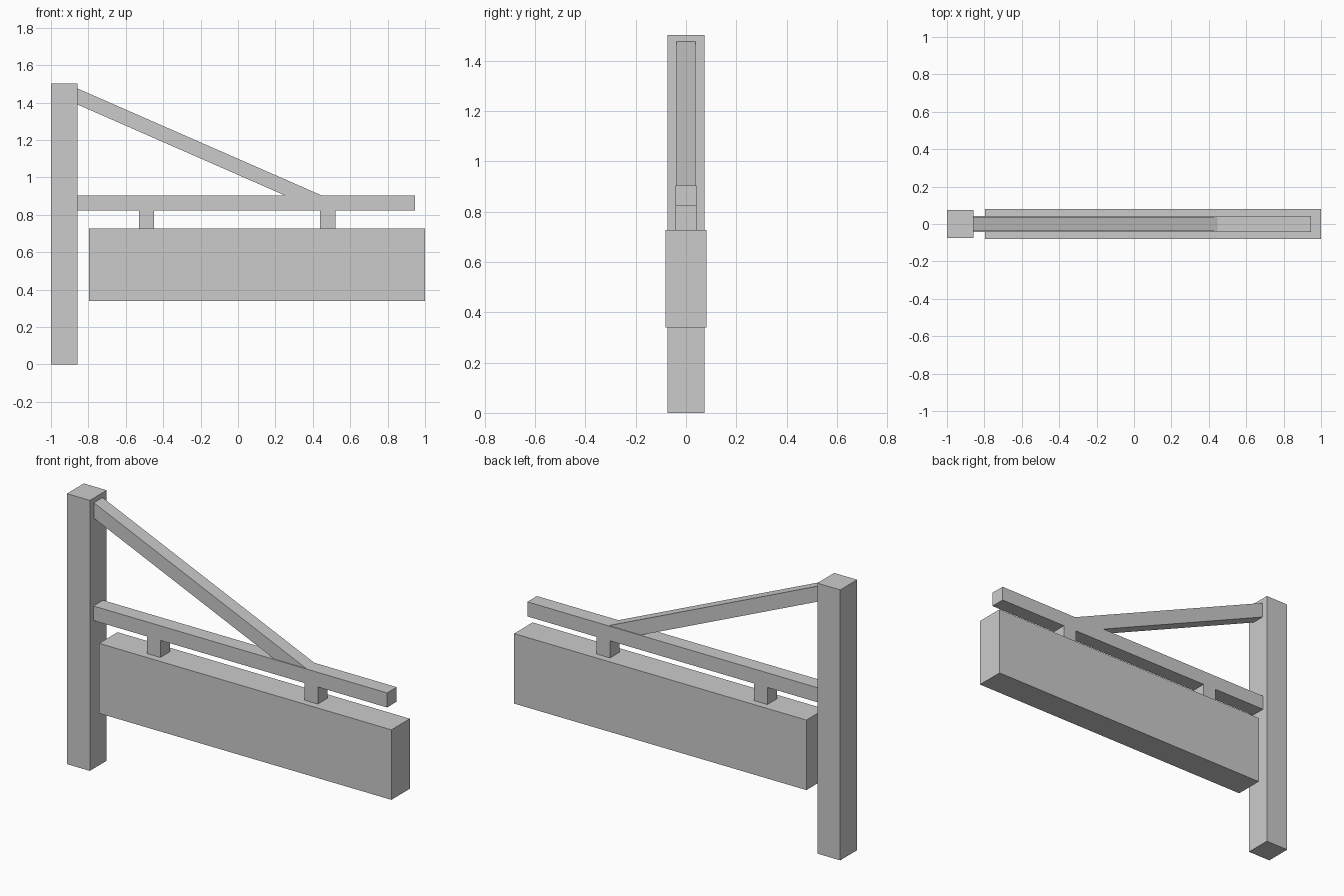
import bpy

if "Cube" in bpy.data.objects:
    bpy.data.objects.remove(bpy.data.objects["Cube"])


def prism(name, profile, half_depth):
    """Extrude an (x, z) outline symmetrically along y."""
    n = len(profile)
    verts = [(x, y, z) for y in (-half_depth, half_depth) for x, z in profile]
    faces = [tuple(range(n)), tuple(reversed(range(n, 2 * n)))]
    faces += [(i, i + n, (i + 1) % n + n, (i + 1) % n) for i in range(n)]
    mesh = bpy.data.meshes.new(name)
    mesh.from_pydata(verts, [], faces)
    mesh.update()
    obj = bpy.data.objects.new(name, mesh)
    bpy.context.collection.objects.link(obj)
    return obj


def block(name, x0, x1, z0, z1, half_depth):
    return prism(name, [(x0, z0), (x1, z0), (x1, z1), (x0, z1)], half_depth)


POST_FACE = -0.859
BEAM_BOTTOM, BEAM_TOP = 0.823, 0.904
SIGN_TOP = 0.728

# Upright post
block("post", -1.0, POST_FACE, 0.0, 1.503, 0.074)

# Horizontal arm
block("beam", POST_FACE, 0.946, BEAM_BOTTOM, BEAM_TOP, 0.042)

# Diagonal brace, cut flush with the post and the arm
prism("brace", [(POST_FACE, 1.390), (0.250, BEAM_TOP),
                (0.447, BEAM_TOP), (POST_FACE, 1.476)], 0.038)

# Hanging sign board
block("sign_board", -0.797, 1.0, 0.339, SIGN_TOP, 0.081)

# Hangers joining the board to the arm
for side, x in (("left", -0.489), ("right", 0.479)):
    block(f"hanger_{side}", x - 0.041, x + 0.041, SIGN_TOP, BEAM_BOTTOM, 0.042)
